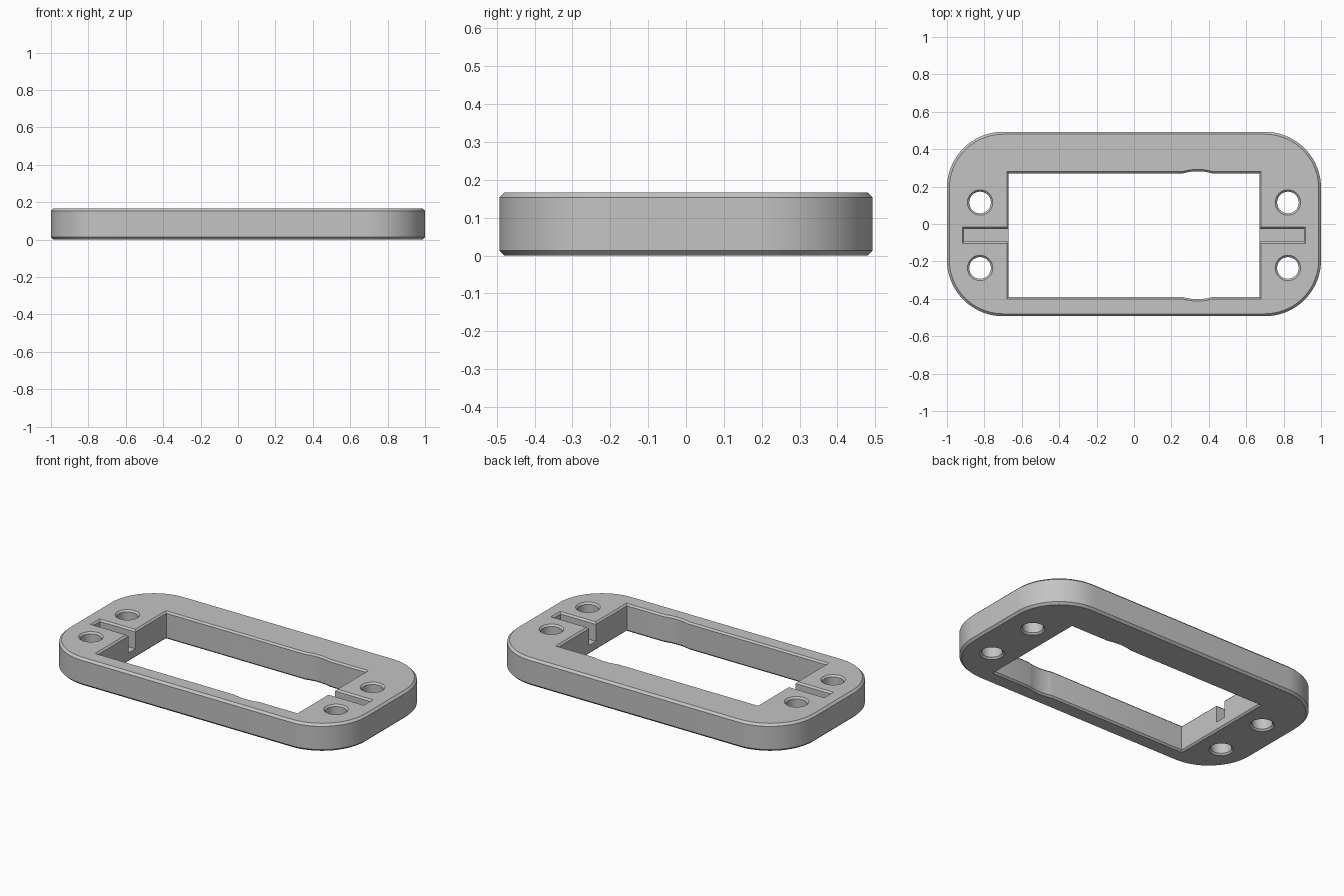
import bpy, bmesh, math
from mathutils import Vector

if "Cube" in bpy.data.objects:
    bpy.data.objects.remove(bpy.data.objects["Cube"], do_unlink=True)

HEIGHT = 0.167
CHAMFER = 0.013
MID_Y = -0.06       # centre line of the window, holes and slots
OVER = 0.02         # how far cutters stick out

grey = bpy.data.materials.new("plain grey")
grey.use_nodes = True
colour = (0.55, 0.55, 0.55, 1)
grey.diffuse_color = colour
grey.node_tree.nodes["Principled BSDF"].inputs["Base Color"].default_value = colour


def arc(cx, cy, radius, start, end, steps):
    angles = [math.radians(start + (end - start) * i / steps) for i in range(steps + 1)]
    return [Vector((cx + radius * math.cos(a), cy + radius * math.sin(a))) for a in angles]


def rectangle(x0, x1, y0, y1):
    return [Vector(p) for p in ((x0, y0), (x1, y0), (x1, y1), (x0, y1))]


def offset(points, distance):
    """Move a counter-clockwise outline outwards with mitred corners."""
    result = []
    for i, p in enumerate(points):
        a = (p - points[i - 1]).normalized()
        b = (points[(i + 1) % len(points)] - p).normalized()
        n1, n2 = Vector((a.y, -a.x)), Vector((b.y, -b.x))
        result.append(p + (n1 + n2) * distance / (1 + n1.dot(n2)))
    return result


def layered_prism(name, outline, layers):
    """Stack offset copies of an outline; layers are (z, offset) pairs."""
    bm = bmesh.new()
    rings = [[bm.verts.new((p.x, p.y, z)) for p in offset(outline, d)] for z, d in layers]
    for low, high in zip(rings, rings[1:]):
        for i in range(len(low)):
            j = (i + 1) % len(low)
            bm.faces.new((low[i], low[j], high[j], high[i]))
    bm.faces.new(rings[0][::-1])
    bm.faces.new(rings[-1])
    mesh = bpy.data.meshes.new(name)
    bm.to_mesh(mesh)
    bm.free()
    mesh.materials.append(grey)
    obj = bpy.data.objects.new(name, mesh)
    bpy.context.collection.objects.link(obj)
    return obj


def through_layers(c):
    return [(-OVER, c + OVER), (c, 0), (HEIGHT - c, 0), (HEIGHT + OVER, c + OVER)]


# Plate with rounded corners and chamfered rims
half_x, half_y, radius = 1.0, 0.493, 0.3
outline = []
for sx, sy, start in ((1, -1, -90), (1, 1, 0), (-1, 1, 90), (-1, -1, 180)):
    outline += arc(sx * (half_x - radius), sy * (half_y - radius), radius, start, start + 90, 18)
frame = layered_prism("frame_plate", outline, [
    (0, -CHAMFER), (CHAMFER, 0), (HEIGHT - CHAMFER, 0), (HEIGHT, -CHAMFER)])

# Window with a shallow curved relief on each long side
win_x, win_y = 0.67, 0.33
relief_x, relief_half, relief_depth = 0.34, 0.08, 0.012
r = (relief_half ** 2 + relief_depth ** 2) / (2 * relief_depth)
spread = math.degrees(math.asin(relief_half / r))
sink = win_y + relief_depth - r
corners = rectangle(-win_x, win_x, MID_Y - win_y, MID_Y + win_y)
window = ([corners[0]] + arc(relief_x, MID_Y - sink, r, -90 - spread, -90 + spread, 10)
          + corners[1:3] + arc(relief_x, MID_Y + sink, r, 90 - spread, 90 + spread, 10)
          + [corners[3]])
cutters = [layered_prism("window_cutter", window, through_layers(0.01))]

# Screw holes and blind slots on both ends
for side, label in ((1, "left"), (-1, "right")):
    for dy in (-0.175, 0.175):
        hole = arc(side * 0.823, MID_Y + dy, 0.058, 0, 360, 32)[:-1]
        cutters.append(layered_prism(label + "_hole_cutter", hole, through_layers(0.01)))
    x0, x1 = sorted((side * 0.6, side * 0.908))
    slot = rectangle(x0, x1, MID_Y - 0.034, MID_Y + 0.034)
    cutters.append(layered_prism(label + "_slot_cutter", slot, [
        (0.055, 0), (HEIGHT - 0.01, 0), (HEIGHT + OVER, 0.01 + OVER)]))

# Cut everything out of the plate, then drop the cutters
bpy.context.view_layer.objects.active = frame
frame.select_set(True)
for cutter in cutters:
    mod = frame.modifiers.new(cutter.name, "BOOLEAN")
    mod.operation = "DIFFERENCE"
    mod.solver = "EXACT"
    mod.object = cutter
    bpy.ops.object.modifier_apply(modifier=mod.name)
    bpy.data.objects.remove(cutter, do_unlink=True)

bpy.ops.object.shade_smooth_by_angle(angle=math.radians(25))
